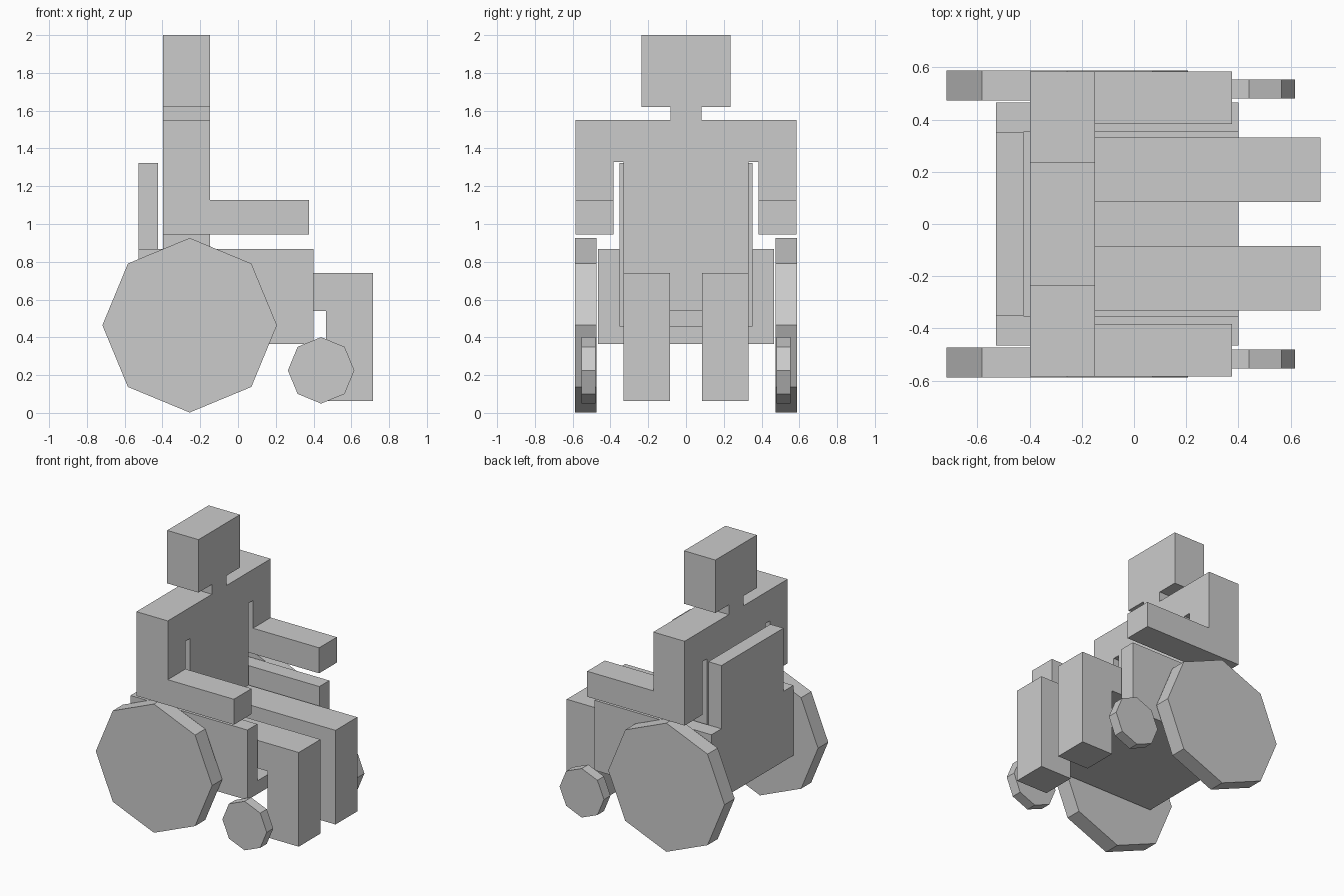
import bpy
import bmesh
import math
from mathutils import Vector

if "Cube" in bpy.data.objects:
    bpy.data.objects.remove(bpy.data.objects["Cube"])


def prism(name, profile, axis, lo, hi, mirror=False):
    """Extrude a 2D profile along x (points are y,z) or along y (points are x,z)."""
    def place(p, d):
        return Vector((d, p[0], p[1])) if axis == 'X' else Vector((p[0], d, p[1]))
    bm = bmesh.new()
    face = bm.faces.new([bm.verts.new(place(p, lo)) for p in profile])
    ext = bmesh.ops.extrude_face_region(bm, geom=[face], use_keep_orig=True)
    moved = [g for g in ext['geom'] if isinstance(g, bmesh.types.BMVert)]
    shift = (hi - lo, 0, 0) if axis == 'X' else (0, hi - lo, 0)
    bmesh.ops.translate(bm, verts=moved, vec=shift)
    bmesh.ops.recalc_face_normals(bm, faces=bm.faces)
    mesh = bpy.data.meshes.new(name)
    bm.to_mesh(mesh)
    bm.free()
    ob = bpy.data.objects.new(name, mesh)
    bpy.context.collection.objects.link(ob)
    if mirror:
        mod = ob.modifiers.new("Mirror", 'MIRROR')
        mod.use_axis = (False, True, False)
    return ob


def rect(a0, a1, b0, b1):
    return [(a0, b0), (a1, b0), (a1, b1), (a0, b1)]


def octagon(cx, cz, r):
    return [(cx + r * math.cos(i * math.pi / 4), cz + r * math.sin(i * math.pi / 4))
            for i in range(8)]


def symmetric(half):
    """Close a half outline (bottom to top, y > 0) with its mirror image."""
    return half + [(-y, z) for y, z in reversed(half)]


# Seated figure: torso, shoulders, neck and head in one outline
prism("torso_and_head", symmetric([
    (0.332, 0.54), (0.332, 1.327), (0.383, 1.327), (0.383, 1.55),
    (0.083, 1.55), (0.083, 1.62), (0.235, 1.62), (0.235, 2.0)]),
    'X', -0.398, -0.149)

# Bent arms
prism("arm", [(-0.398, 0.945), (0.376, 0.945), (0.376, 1.128),
              (-0.149, 1.128), (-0.149, 1.55), (-0.398, 1.55)],
      'Y', 0.383, 0.584, mirror=True)

# Bent legs
prism("leg", [(-0.149, 0.54), (0.466, 0.54), (0.466, 0.064),
              (0.715, 0.064), (0.715, 0.74), (-0.149, 0.74)],
      'Y', 0.085, 0.332, mirror=True)

# Chair: seat with side panels, then backrest
prism("seat", [(-0.465, 0.365), (0.465, 0.365), (0.465, 0.868), (0.352, 0.868),
               (0.352, 0.46), (-0.352, 0.46), (-0.352, 0.868), (-0.465, 0.868)],
      'X', -0.528, 0.4)
prism("backrest", rect(-0.352, 0.352, 0.46, 1.322), 'X', -0.528, -0.424)

# Wheels
prism("rear_wheel", octagon(-0.256, 0.464, 0.462), 'Y', 0.473, 0.588, mirror=True)
prism("front_wheel", octagon(0.44, 0.225, 0.176), 'Y', 0.48, 0.554, mirror=True)
